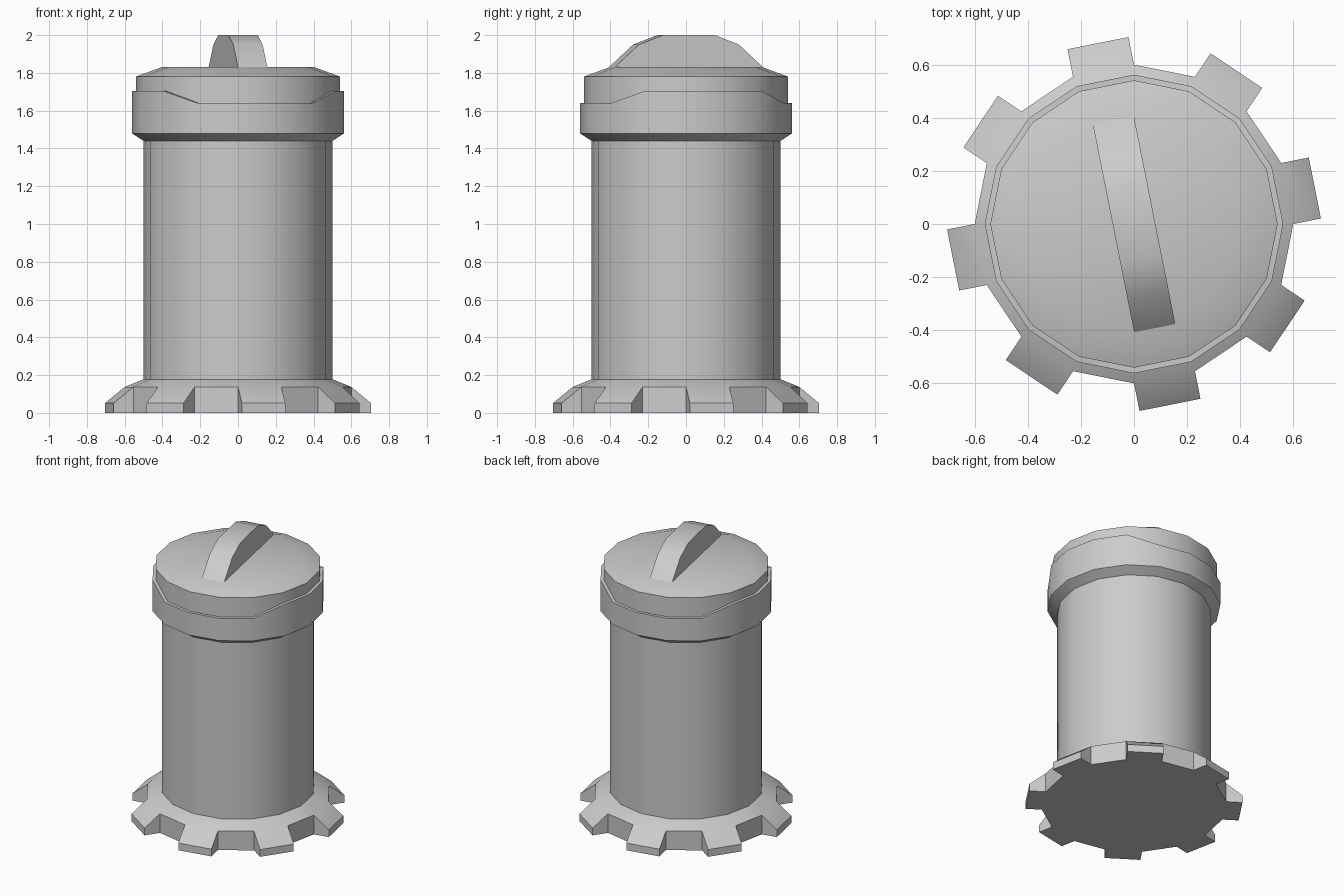
import bpy, bmesh, math
from mathutils import Vector

if "Cube" in bpy.data.objects:
    bpy.data.objects.remove(bpy.data.objects["Cube"])

N = 16
STEP = 2 * math.pi / N


def finish(bm, name):
    bmesh.ops.recalc_face_normals(bm, faces=bm.faces)
    mesh = bpy.data.meshes.new(name)
    bm.to_mesh(mesh)
    bm.free()
    ob = bpy.data.objects.new(name, mesh)
    bpy.context.collection.objects.link(ob)
    bpy.ops.object.select_all(action='DESELECT')
    ob.select_set(True)
    bpy.context.view_layer.objects.active = ob
    bpy.ops.object.shade_smooth_by_angle(angle=math.radians(32))
    return ob


def ring(bm, r, z):
    # z is a number, or a function of the vertex index
    height = z if callable(z) else (lambda i: z)
    return [bm.verts.new((r * math.cos(i * STEP), r * math.sin(i * STEP), height(i)))
            for i in range(N)]


def bridge(bm, low, high, keep=lambda i: True):
    for i in range(N):
        j = (i + 1) % N
        if keep(i):
            bm.faces.new((low[i], low[j], high[j], high[i]))


def lathe(name, profile, cap_top=False):
    bm = bmesh.new()
    rings = [ring(bm, r, z) for r, z in profile]
    for a, b in zip(rings, rings[1:]):
        bridge(bm, a, b)
    if cap_top:
        bm.faces.new(rings[-1])
    return finish(bm, name)


# Toothed base: every second side of the ring carries a bevelled tooth
bm = bmesh.new()
bottom, rim, neck = ring(bm, 0.6, 0), ring(bm, 0.6, 0.137), ring(bm, 0.5, 0.178)
bm.faces.new(bottom)
bridge(bm, bottom, rim, lambda i: i % 2 == 1)
bridge(bm, rim, neck)
for i in range(0, N, 2):
    j = i + 1
    a = (i + 0.5) * STEP
    out = Vector((math.cos(a), math.sin(a), 0)) * 0.106
    lo = [bm.verts.new(bottom[k].co + out) for k in (i, j)]
    hi = [bm.verts.new(v.co + Vector((0, 0, 0.052))) for v in lo]
    bm.faces.new((bottom[i], bottom[j], lo[1], lo[0]))
    bm.faces.new((lo[0], lo[1], hi[1], hi[0]))
    bm.faces.new((hi[0], hi[1], rim[j], rim[i]))
    bm.faces.new((bottom[i], lo[0], hi[0], rim[i]))
    bm.faces.new((bottom[j], lo[1], hi[1], rim[j]))
finish(bm, "toothed_base")

# Cylindrical body
lathe("body", [(0.5, 0.178), (0.5, 1.44)])


# Collar with a stepped upper edge, four points high then four low
def seam(i):
    return 1.705 if (i + 1) % 8 < 4 else 1.64


lathe("collar", [(0.5, 1.44), (0.562, 1.48), (0.562, seam), (0.541, seam)])

# Lid with sloped shoulder
lathe("lid", [(0.541, seam), (0.541, 1.78), (0.405, 1.83)], cap_top=True)

# Grip across the lid
bm = bmesh.new()
a = -math.pi / 2 + STEP / 2
along = Vector((math.cos(a), math.sin(a), 0))
side = Vector((-along.y, along.x, 0)) * 0.079
profile = [(-0.4, 1.83), (-0.27, 1.95), (-0.14, 2.0),
           (0.14, 2.0), (0.27, 1.95), (0.4, 1.83)]
walls = [[bm.verts.new(along * t + side * s + Vector((0, 0, z))) for t, z in profile]
         for s in (-1, 1)]
for w in walls:
    bm.faces.new(w)
for k in range(len(profile) - 1):
    bm.faces.new((walls[0][k], walls[0][k + 1], walls[1][k + 1], walls[1][k]))
finish(bm, "grip")
